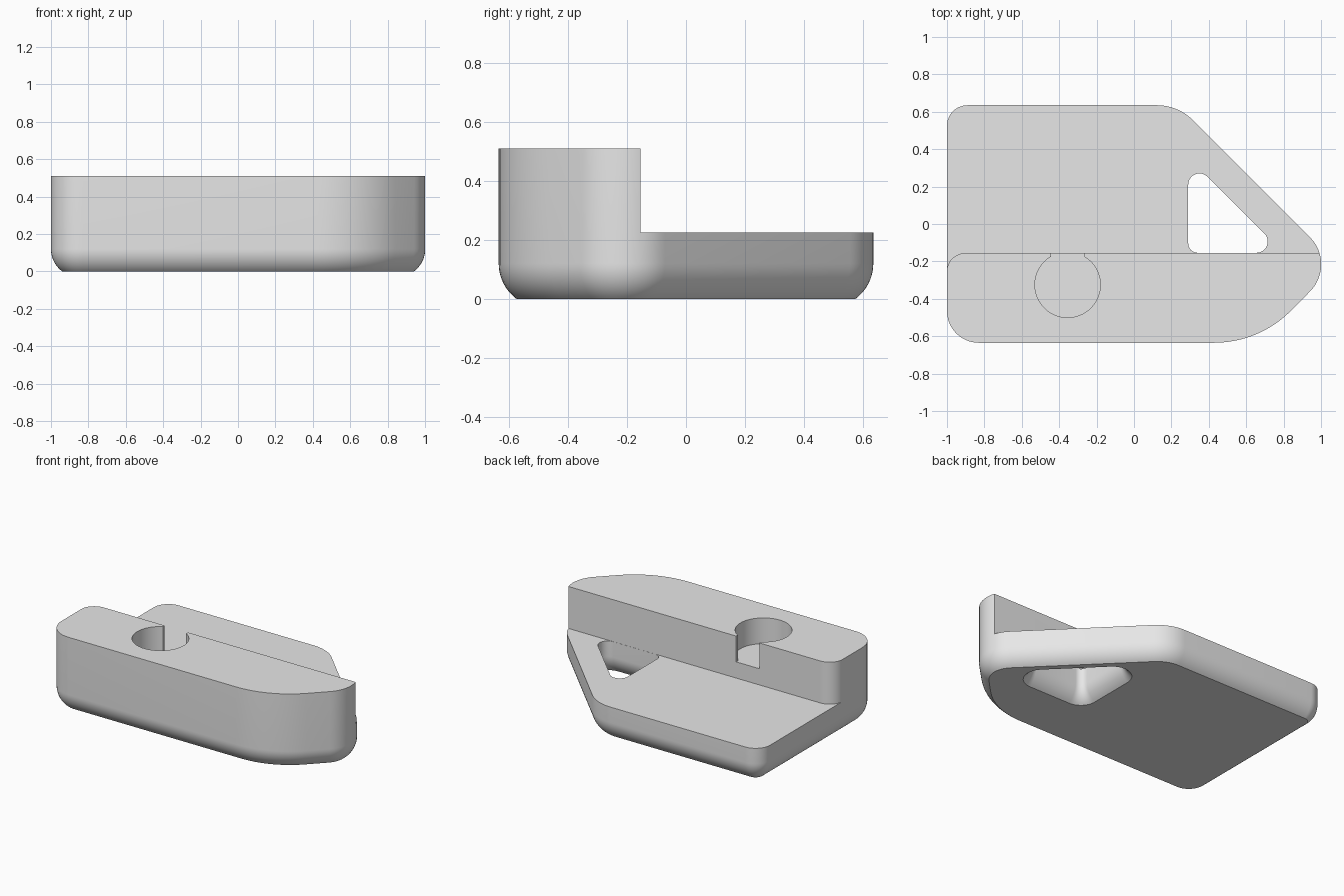
import bpy, bmesh, math
from mathutils import Vector

if "Cube" in bpy.data.objects:
    bpy.data.objects.remove(bpy.data.objects["Cube"])

BACK, FRONT, STEP = 0.635, -0.635, -0.155      # y of back, front and step wall
PLATE_TOP, BLOCK_TOP, POCKET = 0.225, 0.51, 0.335
EDGE_R, EDGE_ANGLE = 0.15, math.radians(53.13)  # rounded lower edge


def rounded(corners, inset=0.0, segs=12):
    """Counter-clockwise outline of (x, y, radius) corners, offset inwards."""
    pts = []
    for i, (x, y, r) in enumerate(corners):
        p = Vector((x, y))
        a = (p - Vector(corners[i - 1][:2])).normalized()
        b = (Vector(corners[(i + 1) % len(corners)][:2]) - p).normalized()
        na, nb = Vector((-a.y, a.x)), Vector((-b.y, b.x))
        centre = p + (na + nb) * (r / (1 + na.dot(nb)))
        turn = math.atan2(a.x * b.y - a.y * b.x, a.dot(b))
        start = math.atan2(-na.y, -na.x)
        for k in range(segs + 1):
            t = start + turn * k / segs
            pts.append(centre + Vector((math.cos(t), math.sin(t))) * (r - inset))
    return pts


def loft(name, rings):
    """Closed solid through a list of (outline, z) rings."""
    bm = bmesh.new()
    loops = [[bm.verts.new((p[0], p[1], z)) for p in pts] for pts, z in rings]
    for lo, hi in zip(loops, loops[1:]):
        n = len(lo)
        for i in range(n):
            j = (i + 1) % n
            bm.faces.new((lo[i], lo[j], hi[j], hi[i]))
    bm.faces.new(loops[0][::-1])
    bm.faces.new(loops[-1])
    bmesh.ops.recalc_face_normals(bm, faces=bm.faces[:])
    me = bpy.data.meshes.new(name)
    bm.to_mesh(me)
    bm.free()
    ob = bpy.data.objects.new(name, me)
    bpy.context.collection.objects.link(ob)
    return ob


def edge_rings(corners, sign, steps=10):
    """Rings of the rounded lower edge, from z = 0 up."""
    rings = []
    for k in range(steps + 1):
        t = EDGE_ANGLE * (1 - k / steps)
        z = EDGE_R * (math.sin(EDGE_ANGLE) - math.sin(t))
        rings.append((rounded(corners, sign * EDGE_R * (1 - math.cos(t))), z))
    return rings


def cut(body, cutter):
    cutter.hide_render = True
    mod = body.modifiers.new("cut", 'BOOLEAN')
    mod.operation, mod.solver, mod.object = 'DIFFERENCE', 'EXACT', cutter
    bpy.context.view_layer.objects.active = body
    bpy.ops.object.modifier_apply(modifier=mod.name)
    bpy.data.objects.remove(cutter)


# Full-height body with a pointed right end
outline = [(-1, FRONT, 0.17), (0.67, FRONT, 0.58), (1.085, -0.215, 0.205),
           (0.235, BACK, 0.27), (-1, BACK, 0.11)]
body = loft("clamp_body", edge_rings(outline, 1) + [(rounded(outline), BLOCK_TOP)])

# Step: lowers the back to a plate and rounds the block's back left corner
arc = [(-0.9 + 0.101 * math.cos(t), STEP - 0.1 + 0.1 * math.sin(t))
       for t in (math.pi - math.pi / 2 * k / 12 for k in range(13))]
step = [(1.3, STEP), (1.3, 1), (-1.3, 1), (-1.3, STEP - 0.1)] + arc
cut(body, loft("step_cutter", [(step, PLATE_TOP), (step, 0.7)]))

# Triangular window through the plate, flared at the bottom
window = [(0.29, STEP + 0.001, 0.05), (0.80, STEP + 0.001, 0.06), (0.29, 0.355, 0.06)]
flare = edge_rings(window, -1)
cut(body, loft("window_cutter", [(flare[0][0], -0.05)] + flare + [(rounded(window), 0.3)]))

# Round pocket with a slot through the step wall
cx, cy, r = -0.355, -0.325, 0.175
pocket = [(cx + r / 2, STEP + 0.06), (cx - r / 2, STEP + 0.06)]
pocket += [(cx + r * math.cos(t), cy + r * math.sin(t))
           for t in (math.radians(120 + 300 * k / 60) for k in range(61))]
cut(body, loft("pocket_cutter", [(pocket, POCKET), (pocket, 0.7)]))

# Single grey finish, smooth with crisp edges
grey = bpy.data.materials.new("light_grey")
grey.diffuse_color = (0.8, 0.8, 0.8, 1)
grey.use_nodes = True
grey.node_tree.nodes["Principled BSDF"].inputs["Base Color"].default_value = grey.diffuse_color
body.data.materials.clear()
body.data.materials.append(grey)
bpy.ops.object.select_all(action='DESELECT')
body.select_set(True)
bpy.context.view_layer.objects.active = body
bpy.ops.object.shade_smooth_by_angle(angle=math.radians(30))
